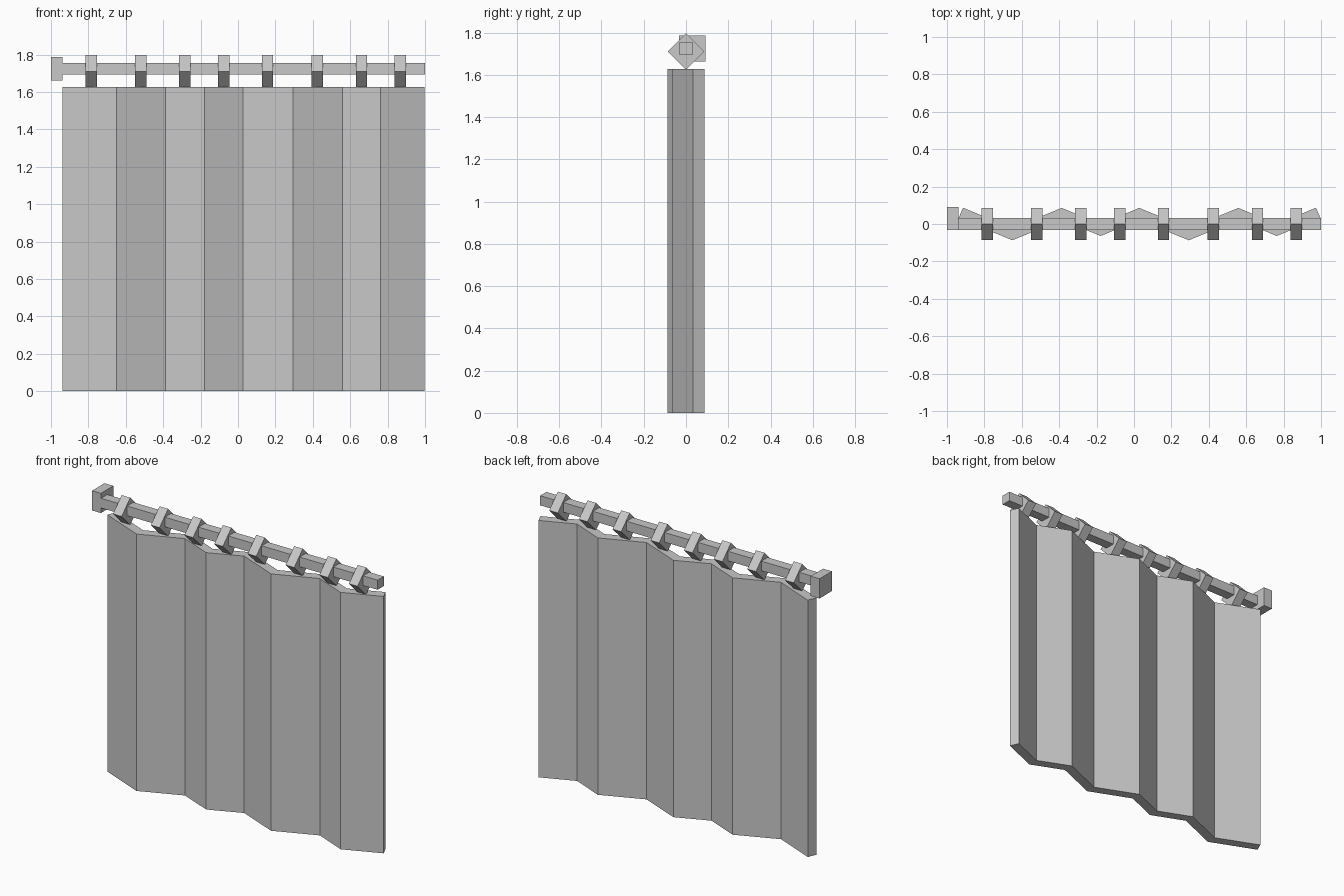
import bpy
import math
from mathutils import Matrix, Vector

cube = bpy.data.objects.get("Cube")
if cube:
    bpy.data.objects.remove(cube, do_unlink=True)

grey = bpy.data.materials.new("neutral_grey")
grey.use_nodes = True
colour = (0.58, 0.58, 0.58, 1)
grey.diffuse_color = colour
grey.node_tree.nodes["Principled BSDF"].inputs["Base Color"].default_value = colour


def add_mesh(name, verts, faces):
    mesh = bpy.data.meshes.new(name)
    mesh.from_pydata(verts, [], faces)
    mesh.materials.append(grey)
    obj = bpy.data.objects.new(name, mesh)
    bpy.context.collection.objects.link(obj)
    return obj


def add_box(name, low, high, tilt=0):
    """Box between two corners, turned about its own x axis."""
    low, high = Vector(low), Vector(high)
    bpy.ops.mesh.primitive_cube_add(size=1)
    obj = bpy.context.object
    obj.name = name
    turn = Matrix.Rotation(tilt, 4, "X") @ Matrix.Diagonal((*(high - low), 1))
    obj.data.transform(Matrix.Translation((low + high) / 2) @ turn)
    obj.data.materials.append(grey)
    return obj


# Pleated curtain: a zigzag strip with mitred folds, extruded upward
height = 1.627
front = [(-0.938, 0.032), (-0.65, -0.087), (-0.387, 0.022), (-0.178, -0.064),
         (0.028, 0.022), (0.293, -0.087), (0.558, 0.022), (0.763, -0.064),
         (0.997, 0.032)]
back = [(x, y + 0.064) for x, y in front]
back[0] = (-0.914, 0.087)
back[-1] = (0.973, 0.087)
n = len(front)
verts = [(x, y, z) for z in (0, height) for row in (front, back) for x, y in row]
f0, b0, f1, b1 = (n * k for k in range(4))
faces = [(f0, f1, b1, b0),
         (f0 + n - 1, b0 + n - 1, b1 + n - 1, f1 + n - 1)]
for i in range(n - 1):
    j = i + 1
    faces += [(f0 + i, f0 + j, f1 + j, f1 + i),
              (b0 + j, b0 + i, b1 + i, b1 + j),
              (f1 + i, f1 + j, b1 + j, b1 + i),
              (f0 + j, f0 + i, b0 + i, b0 + j)]
add_mesh("curtain", verts, faces)

# Square rod and the wall bracket at its right end
add_box("rod", (-0.999, -0.031, 1.694), (1, 0.031, 1.755))
add_box("wall_bracket", (-1, -0.032, 1.662), (-0.938, 0.092, 1.787))

# Diamond shaped rings along the rod
side, width = 0.122, 0.06
for k, x in enumerate((-0.785, -0.52, -0.285, -0.076, 0.158, 0.424, 0.66, 0.868)):
    add_box(f"ring_{k + 1}", (x - width / 2, -side / 2, 1.71 - side / 2),
            (x + width / 2, side / 2, 1.71 + side / 2), math.pi / 4)
